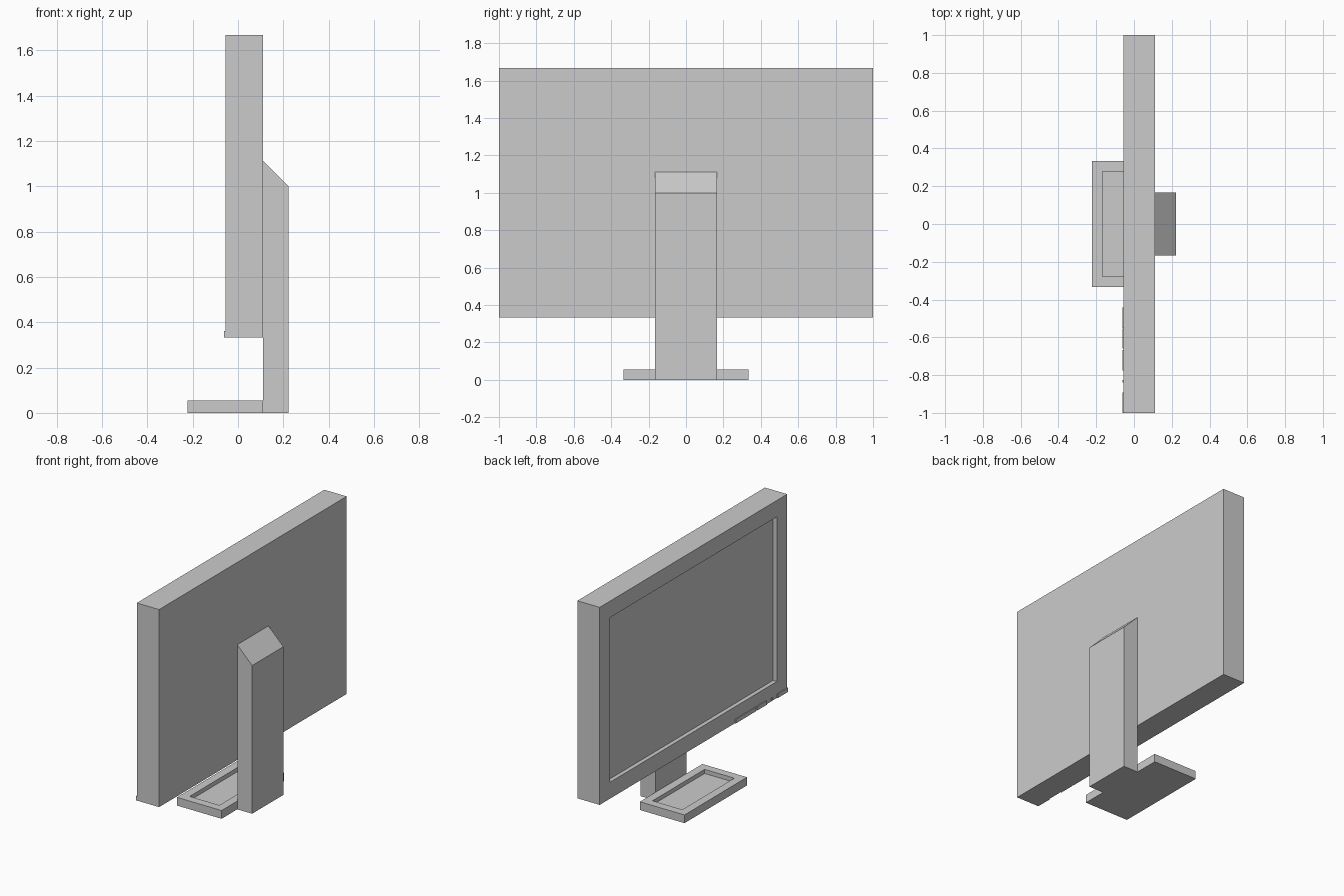
import bpy
import bmesh
from mathutils import Vector

default_cube = bpy.data.objects.get("Cube")
if default_cube:
    bpy.data.objects.remove(default_cube, do_unlink=True)

U = 1 / 18  # design module

grey = bpy.data.materials.new("light_grey")
grey.use_nodes = True
grey.diffuse_color = (0.6, 0.6, 0.6, 1)
grey.node_tree.nodes["Principled BSDF"].inputs["Base Color"].default_value = grey.diffuse_color


def finish(name, bm):
    """Turn a bmesh into a named flat-shaded object."""
    bmesh.ops.recalc_face_normals(bm, faces=bm.faces[:])
    mesh = bpy.data.meshes.new(name)
    bm.to_mesh(mesh)
    bm.free()
    mesh.materials.append(grey)
    obj = bpy.data.objects.new(name, mesh)
    bpy.context.collection.objects.link(obj)
    return obj


def box(low, high):
    """Box between two opposite corners."""
    bm = bmesh.new()
    bmesh.ops.create_cube(bm, size=1)
    low, high = Vector(low), Vector(high)
    for v in bm.verts:
        v.co = (low + high) / 2 + v.co * (high - low)
    bm.normal_update()
    return bm


def recess(bm, direction, margin, depth):
    """Sink a straight-walled panel into the face pointing along direction."""
    direction = Vector(direction)
    face = max(bm.faces, key=lambda f: f.normal.dot(direction))
    bmesh.ops.inset_region(bm, faces=[face], thickness=margin, use_even_offset=True)
    floor = bmesh.ops.extrude_discrete_faces(bm, faces=[face])["faces"][0]
    for v in floor.verts:
        v.co -= direction * depth


# Display housing with sunken screen
housing = box((-U, -1, 6 * U), (2 * U, 1, 30 * U))
recess(housing, (-1, 0, 0), 2 * U, U / 2)
finish("display_housing", housing)

# Foot with a shallow tray
foot = box((-4 * U, -6 * U, 0), (2 * U, 6 * U, U))
recess(foot, (0, 0, 1), U, U / 2)
finish("foot", foot)

# Upright with sloped top, extruded from its side profile
profile = [(2, 0), (4, 0), (4, 18), (2, 20)]
stand = bmesh.new()
side = stand.faces.new([stand.verts.new((x * U, -3 * U, z * U)) for x, z in profile])
extruded = bmesh.ops.extrude_face_region(stand, geom=[side])["geom"]
bmesh.ops.translate(stand, vec=(0, 6 * U, 0),
                    verts=[g for g in extruded if isinstance(g, bmesh.types.BMVert)])
finish("stand", stand)

# Control buttons along the lower bezel, and a small indicator
for i, start in enumerate((-0.55, -0.66, -0.775, -1.0)):
    finish(f"button_{i + 1}", box((-U - 0.006, start, 6 * U), (-U, start + 0.107, 6 * U + 0.028)))
finish("indicator", box((-U - 0.006, -0.84, 6 * U + 0.008), (-U, -0.825, 6 * U + 0.022)))
